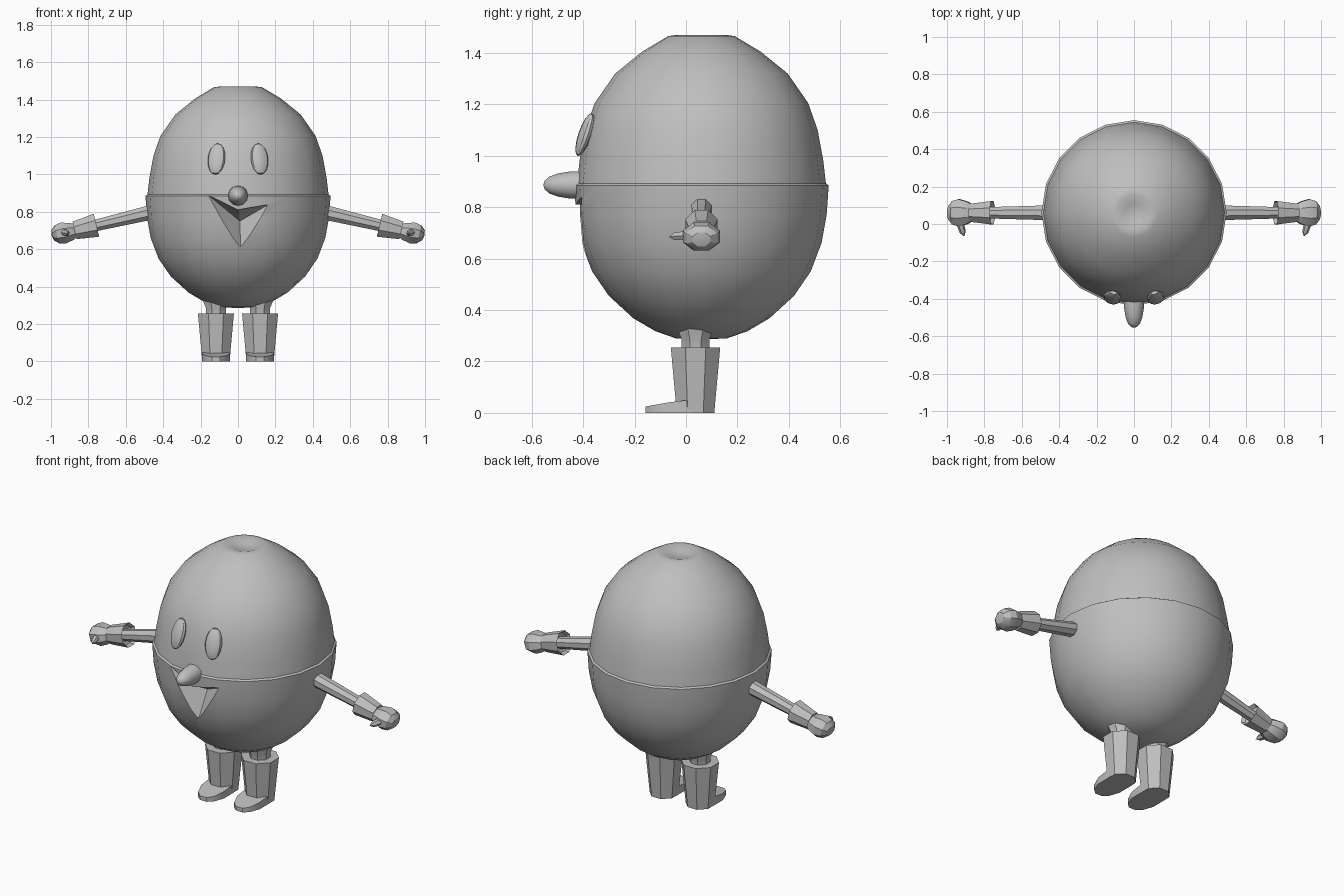
import bpy, bmesh, math
from mathutils import Matrix, Vector

if "Cube" in bpy.data.objects:
    bpy.data.objects.remove(bpy.data.objects["Cube"])

grey = bpy.data.materials.new("plain grey")
grey.diffuse_color = (0.52, 0.52, 0.52, 1)
grey.use_nodes = True
grey.node_tree.nodes["Principled BSDF"].inputs["Base Color"].default_value = grey.diffuse_color


def finish(name, bm, angle=30):
    bmesh.ops.recalc_face_normals(bm, faces=bm.faces)
    me = bpy.data.meshes.new(name)
    bm.to_mesh(me)
    bm.free()
    me.materials.append(grey)
    ob = bpy.data.objects.new(name, me)
    bpy.context.collection.objects.link(ob)
    smooth(ob, angle)
    return ob


def smooth(ob, angle):
    bpy.ops.object.select_all(action='DESELECT')
    ob.select_set(True)
    bpy.context.view_layer.objects.active = ob
    bpy.ops.object.shade_smooth_by_angle(angle=math.radians(angle))


def lathe(name, profile, sides, matrix=Matrix(), phase=0.0, angle=30):
    """Revolve (radius, height) points about local z; ends are closed."""
    bm = bmesh.new()
    rings = []
    for r, z in profile:
        if r == 0:
            rings.append([bm.verts.new((0, 0, z))])
        else:
            rings.append([bm.verts.new((r * math.cos(a), r * math.sin(a), z))
                          for a in (phase + 2 * math.pi * i / sides for i in range(sides))])
    for a, b in zip(rings, rings[1:]):
        for i in range(sides):
            j = (i + 1) % sides
            quad = [a[i % len(a)], a[j % len(a)], b[j % len(b)], b[i % len(b)]]
            bm.faces.new(list(dict.fromkeys(quad)))
    for ring in (rings[0], rings[-1]):
        if len(ring) > 2:
            bm.faces.new(ring)
    bm.transform(matrix)
    return finish(name, bm, angle)


def aim(start, direction):
    return Matrix.Translation(start) @ Vector(direction).to_track_quat('Z', 'Y').to_matrix().to_4x4()


# Egg-shaped body with a waist seam and a dimple on top
body = lathe("body", [
    (0, 0.285), (0.10, 0.29), (0.18, 0.318), (0.265, 0.368), (0.36, 0.455),
    (0.425, 0.55), (0.467, 0.66), (0.487, 0.77), (0.495, 0.885), (0.484, 0.892),
    (0.474, 0.98), (0.452, 1.10), (0.415, 1.205), (0.335, 1.32), (0.23, 1.405),
    (0.13, 1.465), (0.095, 1.47), (0.05, 1.455), (0, 1.447)],
    20, Matrix.Translation((0, 0.06, 0)), angle=60)

# Open mouth: a tapered notch cut into the front
outline = [(-0.16, 0.89), (0.0, 0.81), (0.165, 0.84), (0.015, 0.575)]
bm = bmesh.new()
front = [bm.verts.new((x, -0.60, z)) for x, z in outline]
mid = [bm.verts.new((x, -0.41, z)) for x, z in outline]
apex = bm.verts.new((0.01, -0.30, 0.75))
bm.faces.new(front)
for i in range(4):
    j = (i + 1) % 4
    bm.faces.new((front[i], front[j], mid[j], mid[i]))
    bm.faces.new((mid[i], mid[j], apex))
cutter = finish("mouth_cutter", bm)
cutter.hide_render = True
cut = body.modifiers.new("mouth", 'BOOLEAN')
cut.operation = 'DIFFERENCE'
cut.solver = 'EXACT'
cut.object = cutter
bpy.context.view_layer.objects.active = body
bpy.ops.object.modifier_apply(modifier=cut.name)
bpy.data.objects.remove(cutter)
smooth(body, 40)

# Nose
lathe("nose", [(0.054, 0), (0.053, 0.05), (0.045, 0.10), (0.032, 0.135), (0.016, 0.152), (0, 0.157)],
      12, aim((0, -0.398, 0.886), (0, -1, 0)), angle=50)

ball = [(math.sin(math.pi * i / 8) if 0 < i < 8 else 0, -math.cos(math.pi * i / 8)) for i in range(9)]
eighth = math.pi / 8

for s, side in ((-1, "left"), (1, "right")):
    # Eyes, tilted to follow the head
    lathe(side + "_eye", ball, 12,
          Matrix.Translation((s * 0.115, -0.393, 1.082))
          @ Matrix.Rotation(s * math.radians(14), 4, 'Z')
          @ Matrix.Rotation(math.radians(-19), 4, 'X')
          @ Matrix.Diagonal((0.048, 0.024, 0.088, 1)))

    # Arm, flared glove cuff, hand and thumb
    arm = aim((s * 0.45, 0.06, 0.80), (s * 0.973, 0, -0.229))
    lathe(side + "_arm", [(0.043, 0), (0.032, 0.36)], 8, arm, eighth)
    lathe(side + "_cuff", [(0.03, 0.345), (0.056, 0.335), (0.068, 0.315), (0.052, 0.435)],
          8, arm, eighth)
    hand = (Matrix.Translation((s * 0.935, 0.06, 0.686)) @ Matrix.Diagonal((1, 1.12, 0.88, 1))
            @ aim((0, 0, 0), (s * 0.973, 0, -0.229)))
    lathe(side + "_hand", [(0.04, -0.075), (0.058, -0.045), (0.07, 0), (0.06, 0.035),
                           (0.034, 0.058), (0, 0.064)], 8, hand, eighth)
    lathe(side + "_thumb", [(0.02, 0), (0.017, 0.05), (0, 0.075)], 6,
          aim((s * 0.93, 0.005, 0.69), (-s * 0.3, -1, -0.08)))

    # Leg and boot
    base = Matrix.Translation((s * 0.118, 0.037, 0))
    lathe(side + "_leg", [(0.058, 0.24), (0.058, 0.285), (0.076, 0.325), (0.085, 0.40)],
          8, base, eighth)
    lathe(side + "_boot", [(0.079, 0), (0.104, 0.255)], 8, base, eighth)

    # Rounded, sloping toe
    half = [(0.074, 0.03), (0.074, -0.07), (0.052, -0.13), (0.022, -0.157)]
    plan = half + [(-x, y) for x, y in reversed(half)]
    bm = bmesh.new()
    low = [bm.verts.new((s * 0.118 + x, y, 0)) for x, y in plan]
    top = [bm.verts.new((s * 0.118 + x, y, 0.053 + 0.18 * min(y, 0))) for x, y in plan]
    bm.faces.new(low)
    bm.faces.new(top)
    for i in range(8):
        j = (i + 1) % 8
        bm.faces.new((low[i], low[j], top[j], top[i]))
    finish(side + "_toe", bm)
